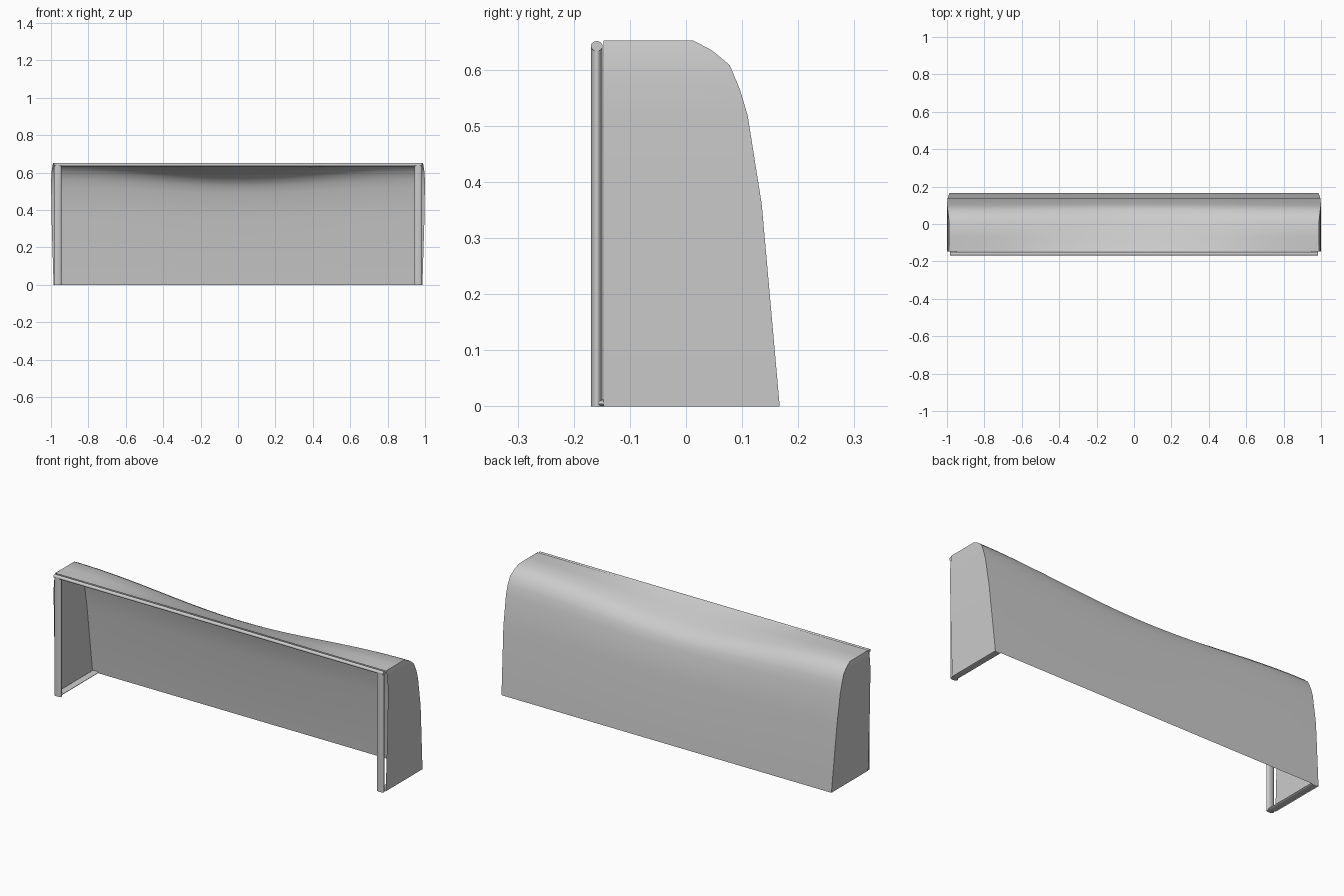
import bpy, bmesh, math

if "Cube" in bpy.data.objects:
    bpy.data.objects.remove(bpy.data.objects["Cube"])

# net profile: (y, z, sag weight), front top edge to rear ground edge
PROFILE = [(-.147, .650, 0), (-.07, .652, .65), (.013, .652, 1), (.047, .634, 1),
           (.078, .608, .9), (.096, .565, .65), (.110, .518, .45), (.135, .36, .12), (.167, 0, 0)]


def side_x(z):
    # side panels lean outward, then tuck in near the top
    return .986 + .013 * math.sin(min(z / .56, 1) * math.pi / 2) - .01 * max(0, (z - .56) / .09) ** 2


def finish(name, bm, angle=35):
    me = bpy.data.meshes.new(name)
    bmesh.ops.recalc_face_normals(bm, faces=bm.faces)
    bm.to_mesh(me)
    bm.free()
    ob = bpy.data.objects.new(name, me)
    bpy.context.collection.objects.link(ob)
    bpy.ops.object.select_all(action='DESELECT')
    ob.select_set(True)
    bpy.context.view_layer.objects.active = ob
    bpy.ops.object.shade_smooth_by_angle(angle=math.radians(angle))
    return ob


def grid(bm, rows):
    vs = [[bm.verts.new(p) for p in r] for r in rows]
    for a, b in zip(vs, vs[1:]):
        for i in range(len(a) - 1):
            bm.faces.new((a[i], a[i + 1], b[i + 1], b[i]))


# sagging roof and back sheet
N = 32
bm = bmesh.new()
rows = []
for y, z, w in PROFILE:
    row = []
    for i in range(N + 1):
        t = -1 + 2 * i / N
        sag = .055 * w * (.5 + .5 * math.cos(math.pi * t))
        row.append((t * side_x(z), y, z - sag))
    rows.append(row)
grid(bm, rows)
finish("net_roof_and_back", bm, 60)

# side net panels
for s, label in ((-1, "left"), (1, "right")):
    bm = bmesh.new()
    rows = []
    for y, z, w in PROFILE[2:]:
        rows.append([(s * side_x(z), -.147 + (y + .147) * k / 4, z) for k in range(5)])
    grid(bm, rows)
    finish("net_side_" + label, bm)


def bar(name, loc, size, axis):
    # elliptical tube along one axis
    bm = bmesh.new()
    bmesh.ops.create_cone(bm, cap_ends=True, segments=16, radius1=.5, radius2=.5, depth=1)
    ob = finish(name, bm)
    if axis == 'X':
        ob.rotation_euler = (0, math.pi / 2, 0)
    elif axis == 'Y':
        ob.rotation_euler = (math.pi / 2, 0, 0)
    ob.location, ob.scale = loc, size


# goal frame: crossbar, posts and ground bars
bar("crossbar", (0, -.159, .642), (.018, .021, 1.97), 'X')
for s, label in ((-1, "left"), (1, "right")):
    bar("post_" + label, (s * .964, -.159, .321), (.042, .021, .642), 'Z')
    bar("ground_bar_" + label, (s * .966, .003, .006), (.038, .012, .318), 'Y')
